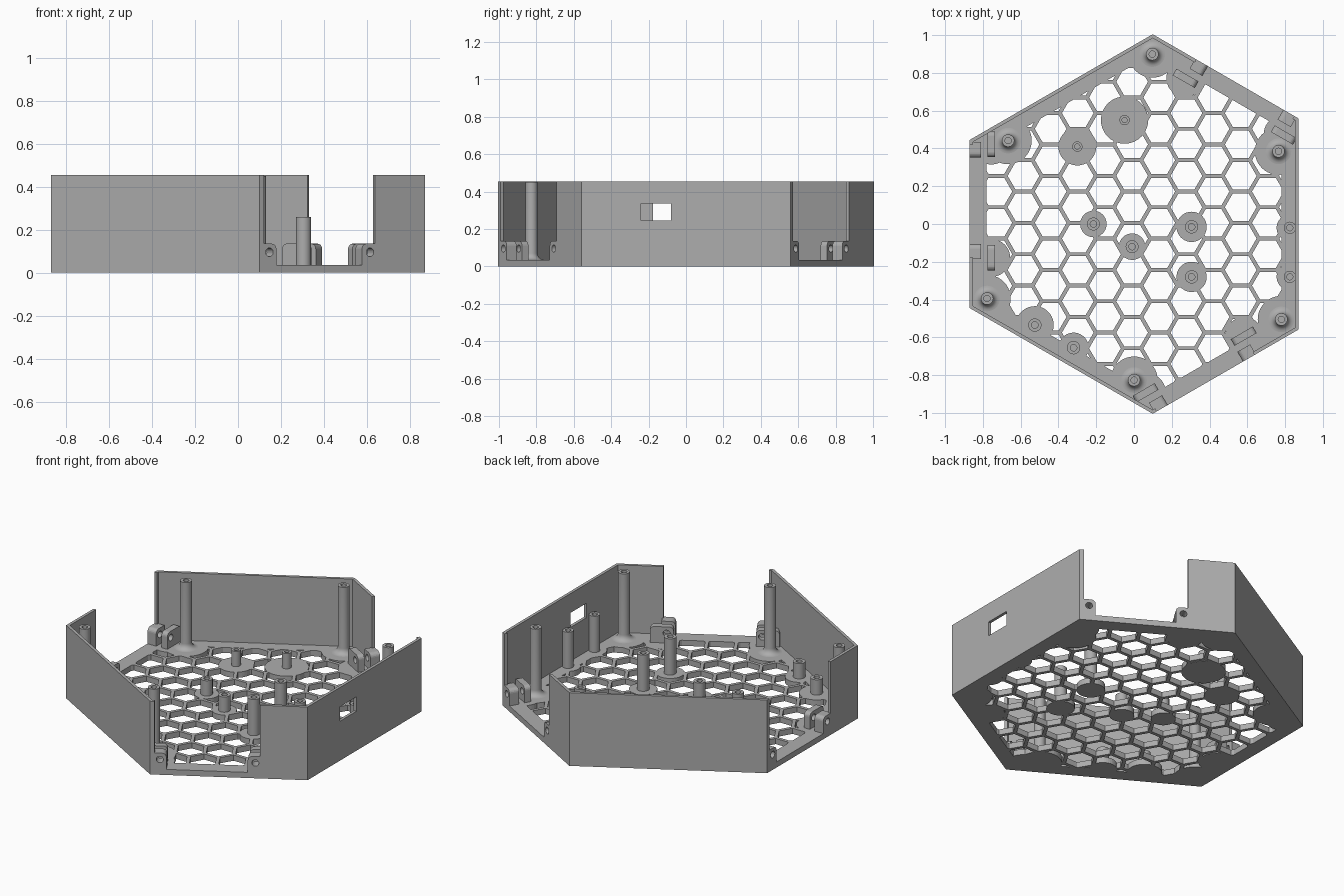
import bpy
import bmesh
from math import cos, sin, pi, radians, sqrt
from mathutils import Vector

cube = bpy.data.objects.get("Cube")
if cube:
    bpy.data.objects.remove(cube)

# Main sizes: a six-sided tray with alternating long and short sides
CENTER = Vector((0.033, 0))
LONG_D, SHORT_D = 0.837, 0.903      # distance of the sides from the centre
FLOOR, HEIGHT, WALL = 0.035, 0.455, 0.018
HALF = (LONG_D - SHORT_D / 2) / sin(pi / 3)
ANGLES = [radians(a) for a in (180, 300, 60)]

grey = bpy.data.materials.new("light_grey")
grey.use_nodes = True
grey.diffuse_color = (0.42, 0.42, 0.42, 1)
grey.node_tree.nodes["Principled BSDF"].inputs["Base Color"].default_value = (0.42, 0.42, 0.42, 1)


def make(name, bm):
    bmesh.ops.recalc_face_normals(bm, faces=bm.faces)
    me = bpy.data.meshes.new(name)
    bm.to_mesh(me)
    bm.free()
    me.materials.append(grey)
    ob = bpy.data.objects.new(name, me)
    bpy.context.scene.collection.objects.link(ob)
    return ob


def extrude(bm, points, offset):
    """Closed prism from a list of 3D points."""
    a = [bm.verts.new(p) for p in points]
    b = [bm.verts.new(Vector(p) + Vector(offset)) for p in points]
    bm.faces.new(a[::-1])
    bm.faces.new(b)
    for i in range(len(a)):
        j = (i + 1) % len(a)
        bm.faces.new((a[i], a[j], b[j], b[i]))


def prism(name, outlines, z0, z1):
    bm = bmesh.new()
    for pts in outlines:
        extrude(bm, [(p[0], p[1], z0) for p in pts], (0, 0, z1 - z0))
    return make(name, bm)


def circle(c, r, n):
    return [(c[0] + r * cos(2 * pi * i / n), c[1] + r * sin(2 * pi * i / n)) for i in range(n)]


def cut(ob, tools):
    """Apply boolean tools given as (operation, object), then remove the tools."""
    for op, tool in tools:
        tool.hide_render = True
        m = ob.modifiers.new("cut", 'BOOLEAN')
        m.operation, m.object, m.solver = op, tool, 'EXACT'
    bpy.context.view_layer.update()
    dg = bpy.context.evaluated_depsgraph_get()
    me = bpy.data.meshes.new_from_object(ob.evaluated_get(dg))
    ob.modifiers.clear()
    ob.data = me
    for _, tool in tools:
        bpy.data.objects.remove(tool)


def on_side(a, s, d):
    """Point at distance s along the short side facing angle a, d inside it."""
    n, t = Vector((cos(a), sin(a))), Vector((-sin(a), cos(a)))
    return CENTER + n * (SHORT_D - d) + t * (s - HALF)


def corners(a, d):
    """The two corners of a long side, inset by d."""
    h = HALF - d * 0.5 / sin(pi / 3)
    return [on_side(a, HALF + h, d), on_side(a + 2 * pi / 3, HALF - h, d)]


def hexagon(d):
    return [p for a in ANGLES for p in corners(a, d)]


def turned(p):
    """Three copies of a point around the centre."""
    v = Vector(p) - CENTER
    out = []
    for k in range(3):
        c, s = cos(k * 2 * pi / 3), sin(k * 2 * pi / 3)
        out.append(CENTER + Vector((v.x * c - v.y * s, v.x * s + v.y * c)))
    return out


# Post positions: position, radius, height, radius of floor kept around it
tall = turned((0.78, -0.505)) + turned((0.765, 0.385))
posts = [((0.305, -0.28), 0.035, 0.26, 0.08), ((0.305, -0.015), 0.035, 0.26, 0.08),
         ((0.825, -0.28), 0.032, 0.26, 0.07), ((0.825, -0.02), 0.032, 0.26, 0.07),
         ((-0.05, 0.55), 0.027, 0.13, 0.125), ((-0.3, 0.41), 0.027, 0.13, 0.1),
         ((-0.215, 0), 0.034, 0.13, 0.07), ((-0.01, -0.12), 0.034, 0.13, 0.07),
         ((-0.525, -0.535), 0.035, 0.13, 0.1), ((-0.32, -0.655), 0.035, 0.13, 0.08)]

# Honeycomb floor
PITCH = 0.166
cells = []
for i in range(-6, 7):
    for j in range(-6, 7):
        c = Vector((-0.01 + i * PITCH * sqrt(3) / 2, 0.006 + (j + (0 if i % 2 else 0.5)) * PITCH))
        if (c - CENTER).length < 0.88:
            cells.append(circle(c, 0.084, 6))
holes = prism("floor_holes", cells, -0.1, 0.1)
keep = [(p, 0.125) for p in tall] + [(p, k) for p, r, h, k in posts]
keep += [(on_side(a, s, 0.115), 0.1) for a in ANGLES for s in (0.03, 0.625)]
tools = [('INTERSECT', prism("border", [hexagon(0.09)], -0.2, 0.2))]
tools += [('DIFFERENCE', prism("keep", [circle(p, r, 40)], -0.2, 0.2)) for p, r in keep]
cut(holes, tools)
floor = prism("honeycomb_floor", [hexagon(0)], 0, FLOOR)
cut(floor, [('DIFFERENCE', holes)])

# Walls: each wraps a long side, leaving an opening in every short side
for a, label in zip(ANGLES, ("front", "right", "back")):
    b = a + 2 * pi / 3
    outline = [on_side(a, 0.622, 0)] + corners(a, 0) + [on_side(b, 0.025, 0), on_side(b, 0.025, WALL)]
    outline += corners(a, WALL)[::-1] + [on_side(a, 0.622, WALL)]
    wall = prism(label + "_wall", [outline], FLOOR, HEIGHT)
    if label == "right":
        slot = [(0.8, -0.24), (0.95, -0.24), (0.95, -0.08), (0.8, -0.08)]
        cut(wall, [('DIFFERENCE', prism("port", [slot], 0.245, 0.335))])


def tab(name, a, s0, s1, d0, d1, top, hole, round_left, round_right):
    """Upright plate with rounded top corners and a screw hole."""
    r = 0.025
    prof = [(s0, FLOOR), (s1, FLOOR)]
    for on, cx, start in ((round_right, s1 - r, 0), (round_left, s0 + r, pi / 2)):
        if on:
            prof += [(cx + r * cos(start + k * pi / 10), top - r + r * sin(start + k * pi / 10))
                     for k in range(6)]
        else:
            prof.append((s1 if start == 0 else s0, top))
    n = Vector((cos(a), sin(a), 0))

    def solid(label, pts, e0, e1):
        bm = bmesh.new()
        extrude(bm, [(*on_side(a, s, e0), z) for s, z in pts], -n * (e1 - e0))
        return make(label, bm)
    plate = solid(name, prof, d0, d1)
    cut(plate, [('DIFFERENCE', solid("drill", circle((hole, 0.095), 0.02, 24), d0 - 0.02, d1 + 0.02))])


# Screw clips at both ends of each opening: outer block and inner plate
for a, label in zip(ANGLES, ("left", "front_right", "back_right")):
    tab(label + "_block_a", a, 0.012, 0.092, 0, 0.06, 0.135, 0.055, False, True)
    tab(label + "_block_b", a, 0.552, 0.63, 0, 0.06, 0.135, 0.595, True, False)
    tab(label + "_plate_a", a, -0.045, 0.09, 0.095, 0.135, 0.135, 0.055, True, True)
    tab(label + "_plate_b", a, 0.555, 0.69, 0.095, 0.135, 0.135, 0.595, True, True)


def post(name, p, r, h, flare):
    """Hollow screw post, turned from a profile."""
    bore = r * 0.5
    prof = [(r, FLOOR), (r, h), (bore, h), (bore, FLOOR + 0.01), (0, FLOOR + 0.01)]
    if flare:
        arc = [k * pi / 12 for k in range(7)]
        prof[:1] = [(r + 0.035 * (1 - sin(t)), FLOOR + 0.035 * (1 - cos(t))) for t in arc]
    bm = bmesh.new()
    vs = [bm.verts.new((p[0] + x, p[1], z)) for x, z in prof]
    es = [bm.edges.new(e) for e in zip(vs, vs[1:])]
    bmesh.ops.spin(bm, geom=vs + es, cent=(p[0], p[1], 0), axis=(0, 0, 1), angle=2 * pi, steps=28)
    bmesh.ops.remove_doubles(bm, verts=bm.verts, dist=0.0001)
    ob = make(name, bm)
    bpy.ops.object.select_all(action='DESELECT')
    ob.select_set(True)
    bpy.context.view_layer.objects.active = ob
    bpy.ops.object.shade_smooth_by_angle(angle=radians(35))


for i, p in enumerate(tall):
    post(f"tall_post_{i + 1}", p, 0.033, 0.45, True)
for i, (p, r, h, k) in enumerate(posts):
    post(f"board_post_{i + 1}", p, r, h, False)
